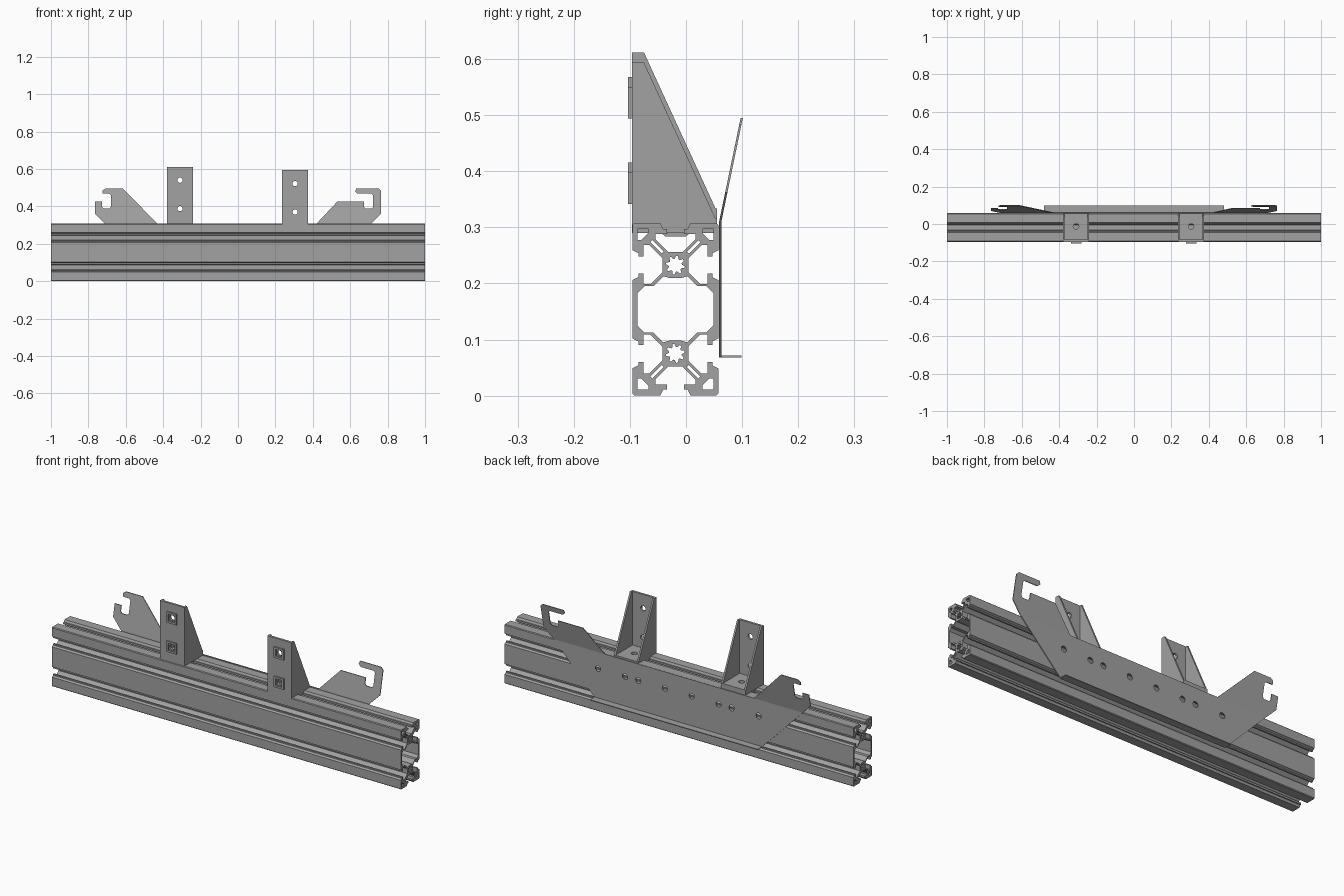
import bpy, bmesh, math
from mathutils import Matrix

if "Cube" in bpy.data.objects:
    bpy.data.objects.remove(bpy.data.objects["Cube"])

grey = bpy.data.materials.new("aluminium_grey")
grey.diffuse_color = (0.36, 0.36, 0.36, 1)
grey.use_nodes = True
grey.node_tree.nodes["Principled BSDF"].inputs["Base Color"].default_value = grey.diffuse_color


def axes(a, b, c, o):
    """Matrix sending local x, y, z to the directions a, b, c at origin o."""
    m = Matrix((a, b, c)).transposed().to_4x4()
    m.translation = o
    return m


def yz(x=0):
    return axes((0, 1, 0), (0, 0, 1), (1, 0, 0), (x, 0, 0))


def xz(y=0):
    return axes((1, 0, 0), (0, 0, 1), (0, -1, 0), (0, y, 0))


def xy(z=0):
    return Matrix.Translation((0, 0, z))


def rect(x0, x1, y0, y1):
    return [(x0, y0), (x1, y0), (x1, y1), (x0, y1)]


def circle(x, y, r, n=20):
    return [(x + r * math.cos(2 * math.pi * k / n),
             y + r * math.sin(2 * math.pi * k / n)) for k in range(n)]


def panel(name, loops, matrix, thick):
    """Extruded flat outline; loops after the first are holes."""
    cu = bpy.data.curves.new(name, 'CURVE')
    cu.dimensions = '2D'
    cu.fill_mode = 'BOTH'
    cu.extrude = thick / 2
    for pts in loops:
        sp = cu.splines.new('POLY')
        sp.points.add(len(pts) - 1)
        for p, (x, y) in zip(sp.points, pts):
            p.co = (x, y, 0, 1)
        sp.use_cyclic_u = True
    tmp = bpy.data.objects.new(name + "_outline", cu)
    bpy.context.collection.objects.link(tmp)
    bpy.context.view_layer.update()
    dg = bpy.context.evaluated_depsgraph_get()
    me = bpy.data.meshes.new_from_object(tmp.evaluated_get(dg))
    bpy.data.objects.remove(tmp)
    me.transform(matrix)
    bm = bmesh.new()
    bm.from_mesh(me)
    bmesh.ops.remove_doubles(bm, verts=bm.verts, dist=1e-5)
    bmesh.ops.recalc_face_normals(bm, faces=bm.faces)
    for f in bm.faces:
        f.smooth = False
    bm.to_mesh(me)
    bm.free()
    me.materials.clear()
    me.materials.append(grey)
    ob = bpy.data.objects.new(name, me)
    bpy.context.collection.objects.link(ob)
    return ob


# Slotted rail: quarter section mirrored to the full section
S, YC, ZC = 1 / 560, -0.019, 0.154


def place(pts, su=1, sv=1):
    return [(YC + su * u * S, ZC + sv * v * S) for u, v in pts]


def mirror4(q):
    return (place(q) + place(q[::-1], 1, -1)
            + place(q, -1, -1) + place(q[::-1], -1, 1))


outer = [(7, 57), (20, 70), (20, 75), (8.5, 75), (8.5, 80), (12, 80), (15, 86),
         (41, 86), (43, 84), (43, 59), (37, 56), (37, 52.5), (32, 52.5),
         (32, 64), (26, 64), (13, 51), (13, 37), (25, 25), (32, 25),
         (32, 35.5), (37, 35.5), (37, 32), (43, 29)]
cavity = [(5, 31), (12, 33), (22, 23), (31, 23), (38, 16)]
arm_void = [(11.5, 57.5), (13.5, 55.5), (25, 67), (23, 69)]
corner_void = [(27, 80), (38, 80), (38, 69), (34, 69), (27, 76)]
loops = [mirror4(outer), mirror4(cavity)]
for sv in (1, -1):
    star = []
    for k in range(32):
        r = 9.5 if (k // 2) % 2 else 6.5
        a = 2 * math.pi * (k + 0.5) / 32
        star.append((r * math.cos(a), 44 + r * math.sin(a)))
    loops.append(place(star, 1, sv))
    for su in (1, -1):
        loops += [place(arm_void, su, sv), place(corner_void, su, sv)]
panel("slotted_rail", loops, yz(), 2.0)

# Two gusseted angle brackets standing on the rail
for side, x, dz in (("left", -0.31, 0.0), ("right", 0.305, -0.018)):
    b, w, t = 0.308 + dz, 0.07, 0.009
    studs = [b + 0.08, b + 0.232]
    panel(side + "_bracket_face",
          [rect(x - w, x + w, b, b + 0.304)] + [circle(x, z, 0.014) for z in studs],
          xz(-0.090), 0.012)
    panel(side + "_bracket_base",
          [rect(x - w, x + w, -0.084, 0.055), circle(x, -0.013, 0.015)],
          xy(b + 0.013), 0.026)
    gusset = [(-0.084, b), (-0.084, b + 0.304), (-0.075, b + 0.304),
              (0.053, b + 0.025), (0.055, b)]
    for s in (-1, 1):
        panel(side + "_bracket_gusset", [gusset], yz(x + s * (w - t / 2)), t)
    # raised square locating frames around the face holes
    for z in studs:
        panel(side + "_locating_frame",
              [rect(x - 0.028, x + 0.028, z - 0.028, z + 0.028),
               rect(x - 0.018, x + 0.018, z - 0.018, z + 0.018)],
              xz(-0.0995), 0.008)
    # key sitting in the rail's top slot
    for s in (-1, 1):
        panel(side + "_slot_key",
              [[(-0.043, 0.289), (-0.037, 0.284), (0.0, 0.284), (0.006, 0.289),
                (-0.006, 0.289), (-0.006, 0.309), (-0.033, 0.309), (-0.033, 0.289)]],
              yz(x + s * 0.043), 0.035)

# Sheet metal back plate with bolt holes
T, YP = 0.004, 0.061
sheet = [(-0.48, 0.07), (0.48, 0.07), (0.714, 0.31), (-0.714, 0.31)]
holes = [circle(s * x, 0.225, 0.015) for x in (0.077, 0.23, 0.305, 0.46) for s in (-1, 1)]
panel("back_plate", [sheet] + holes, xz(YP), T)

# Folded bottom lip
panel("back_plate_lip", [rect(-0.48, 0.48, YP - T / 2, 0.099)], xy(0.07), T)

# Hooked ears leaning backwards from the plate's fold line
lean = axes((1, 0, 0), (0, 0.207, 1), (0, -1, 0), (0, YP, 0.31))
left_ear = [(-0.433, 0.31), (-0.615, 0.495), (-0.71, 0.495), (-0.725, 0.485),
            (-0.725, 0.468), (-0.688, 0.468), (-0.68, 0.46), (-0.68, 0.397),
            (-0.688, 0.388), (-0.718, 0.388), (-0.727, 0.397), (-0.727, 0.425),
            (-0.765, 0.425), (-0.765, 0.362), (-0.714, 0.31)]
right_ear = [(0.422, 0.31), (0.53, 0.425), (0.674, 0.425), (0.674, 0.397),
             (0.682, 0.388), (0.714, 0.388), (0.722, 0.397), (0.722, 0.46),
             (0.714, 0.468), (0.64, 0.468), (0.626, 0.48), (0.632, 0.495),
             (0.752, 0.495), (0.765, 0.483), (0.765, 0.362), (0.714, 0.31)]
for name, ear in (("left_hook_ear", left_ear), ("right_hook_ear", right_ear)):
    panel(name, [[(x, z - 0.31) for x, z in ear]], lean, T)
